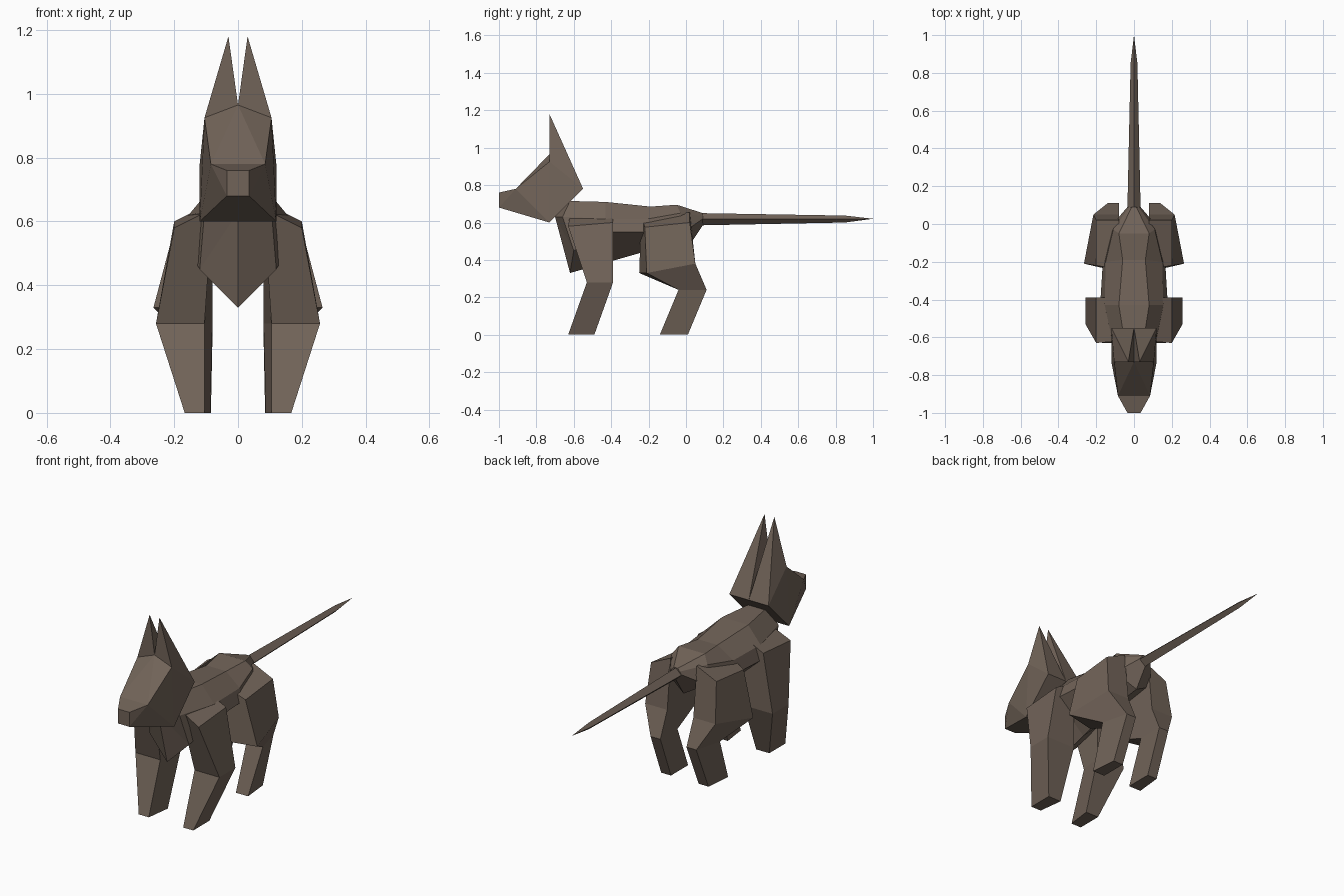
import bpy, bmesh

if "Cube" in bpy.data.objects:
    bpy.data.objects.remove(bpy.data.objects["Cube"])

fur = bpy.data.materials.new("brown fur")
fur.diffuse_color = (0.165, 0.125, 0.098, 1)
fur.use_nodes = True
fur.node_tree.nodes["Principled BSDF"].inputs["Base Color"].default_value = fur.diffuse_color


def finish(name, bm):
    bmesh.ops.recalc_face_normals(bm, faces=bm.faces)
    me = bpy.data.meshes.new(name)
    bm.to_mesh(me)
    bm.free()
    me.materials.append(fur)
    ob = bpy.data.objects.new(name, me)
    bpy.context.collection.objects.link(ob)
    return ob


def mirror(points):
    return [(-x, y, z) for x, y, z in points]


def loft(name, rings, nose=None, tip=None):
    """Skin closed rings; ends are capped or drawn to a point."""
    bm = bmesh.new()
    vr = [[bm.verts.new(p) for p in r] for r in rings]
    n = len(vr[0])
    for a, b in zip(vr, vr[1:]):
        for i in range(n):
            j = (i + 1) % n
            bm.faces.new((a[i], a[j], b[j], b[i]))
    for ring, point in ((vr[0], nose), (vr[-1], tip)):
        if point:
            v = bm.verts.new(point)
            for i in range(n):
                bm.faces.new((ring[i], ring[(i + 1) % n], v))
        else:
            bm.faces.new(ring)
    return finish(name, bm)


def hull(name, points):
    bm = bmesh.new()
    for p in points:
        bm.verts.new(p)
    bmesh.ops.convex_hull(bm, input=bm.verts[:])
    return finish(name, bm)


# head: muzzle wedge, skull and two pyramid ears
nose = [(.035, -1, .76), (.035, -1, .68)]
brow_jaw = [(.085, -.91, .78), (.12, -.73, .60)]
crown = [(.105, -.73, .925), (.12, -.55, .78)]
ridge = [(0, -.73, .965), (0, -.55, .78)]
face = nose + brow_jaw
hull("muzzle", face + mirror(face))
skull = brow_jaw + crown
hull("skull", skull + mirror(skull) + ridge[:1])
ear = crown + ridge + [(.03, -.73, 1.18)]
hull("ear_right", ear)
hull("ear_left", mirror(ear))

# body: half sections from back strip to keel, closed by mirroring
halves = [
    [(.05, -.62, .715), (.105, -.66, .63), (.12, -.60, .45), (0, -.62, .33)],
    [(.08, -.43, .71), (.155, -.43, .62), (.178, -.41, .55), (0, -.41, .39)],
    [(.06, -.19, .685), (.15, -.20, .62), (.165, -.20, .55), (0, -.20, .45)],
    [(.08, -.05, .695), (.11, -.03, .65), (.12, -.01, .55), (0, .02, .48)],
    [(.012, .09, .65), (.025, .09, .635), (.035, .09, .62), (0, .09, .585)],
]
loft("body", [h + mirror(h[:3])[::-1] for h in halves], nose=(0, -.70, .63))


# tail: long diamond section drawn to a point
def diamond(y, w, low, high):
    mid = (low + high) / 2
    return [(w, y, mid), (0, y, high), (-w, y, mid), (0, y, low)]


loft("tail", [diamond(.08, .035, .585, .65), diamond(.85, .018, .60, .637)],
     tip=(0, 1, .62))

# legs: rings run outer front, outer rear, inner rear, inner front
front_leg = [
    [(.2, -.63, .58), (.2, -.39, .60), (.08, -.39, .66), (.08, -.62, .64)],
    [(.257, -.53, .28), (.257, -.39, .28), (.08, -.39, .28), (.105, -.53, .28)],
    [(.167, -.63, 0), (.167, -.49, 0), (.087, -.49, 0), (.105, -.63, 0)],
]
hind_leg = [
    [(.2, -.22, .575), (.2, .02, .60), (.08, .02, .655), (.08, -.24, .635)],
    [(.265, -.21, .33), (.215, .05, .38), (.08, .05, .38), (.09, -.25, .33)],
    [(.18, -.04, .24), (.14, .11, .24), (.08, .11, .24), (.08, -.04, .24)],
    [(.16, -.14, 0), (.145, .01, 0), (.085, .01, 0), (.085, -.14, 0)],
]
for name, rings in (("front_leg", front_leg), ("hind_leg", hind_leg)):
    loft(name + "_right", rings)
    loft(name + "_left", [mirror(r) for r in rings])
